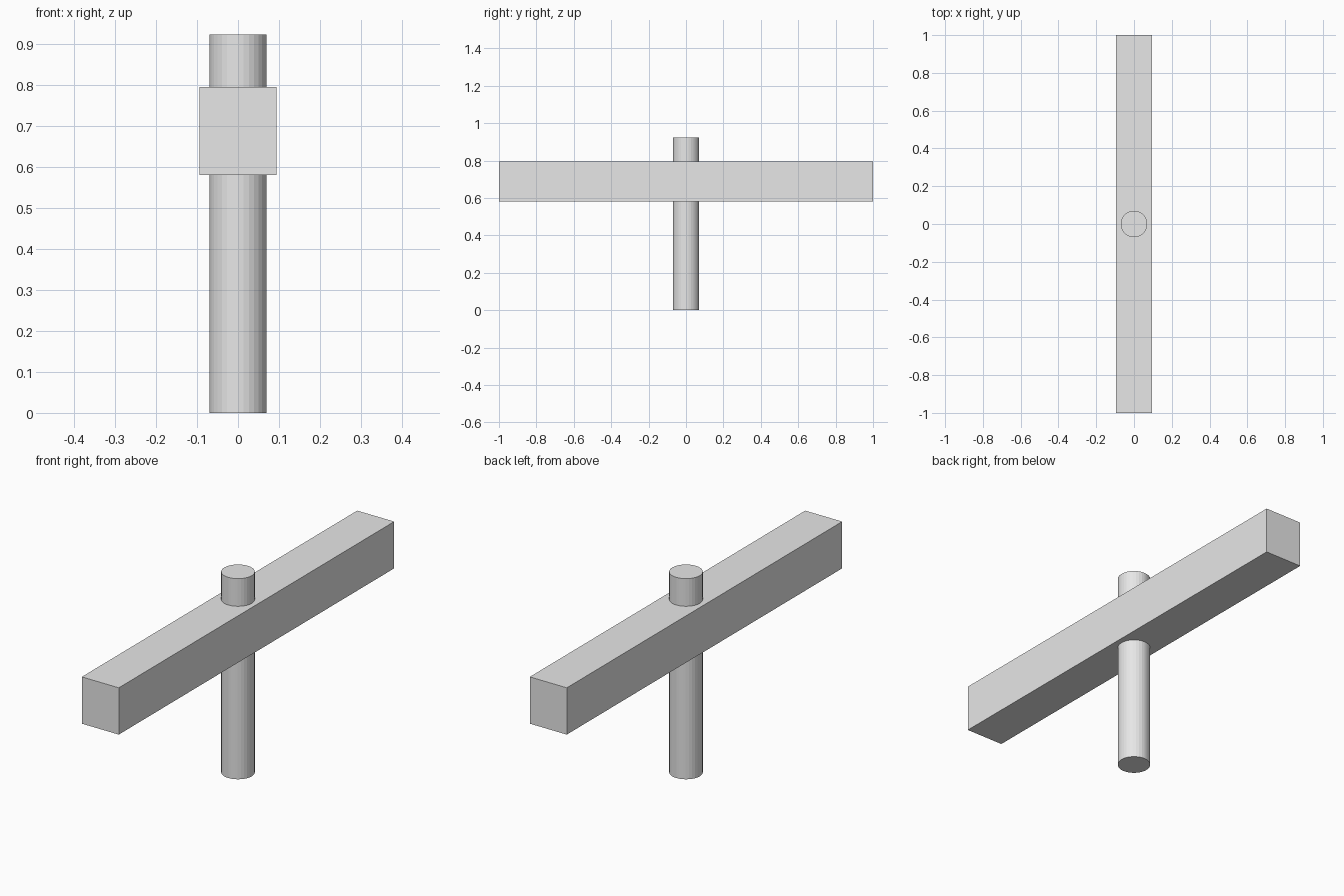
import bpy

if "Cube" in bpy.data.objects:
    bpy.data.objects.remove(bpy.data.objects["Cube"], do_unlink=True)

# One plain light grey for both parts
grey = bpy.data.materials.new("light_grey")
grey.use_nodes = True
colour = (0.8, 0.8, 0.8, 1)
grey.diffuse_color = colour
grey.node_tree.nodes["Principled BSDF"].inputs["Base Color"].default_value = colour


def finish(name):
    obj = bpy.context.object
    obj.name = name
    obj.data.materials.append(grey)
    return obj


# Upright round post running through the beam
HEIGHT = 0.922
bpy.ops.mesh.primitive_cylinder_add(vertices=32, radius=0.07, depth=HEIGHT,
                                    location=(0, 0, HEIGHT / 2))
finish("post")

# Long square-edged crossbeam
BOTTOM, TOP = 0.58, 0.795
bpy.ops.mesh.primitive_cube_add(size=1, location=(0, 0, (BOTTOM + TOP) / 2))
beam = finish("crossbeam")
beam.scale = (0.188, 2, TOP - BOTTOM)
bpy.ops.object.transform_apply(location=False, rotation=False, scale=True)
